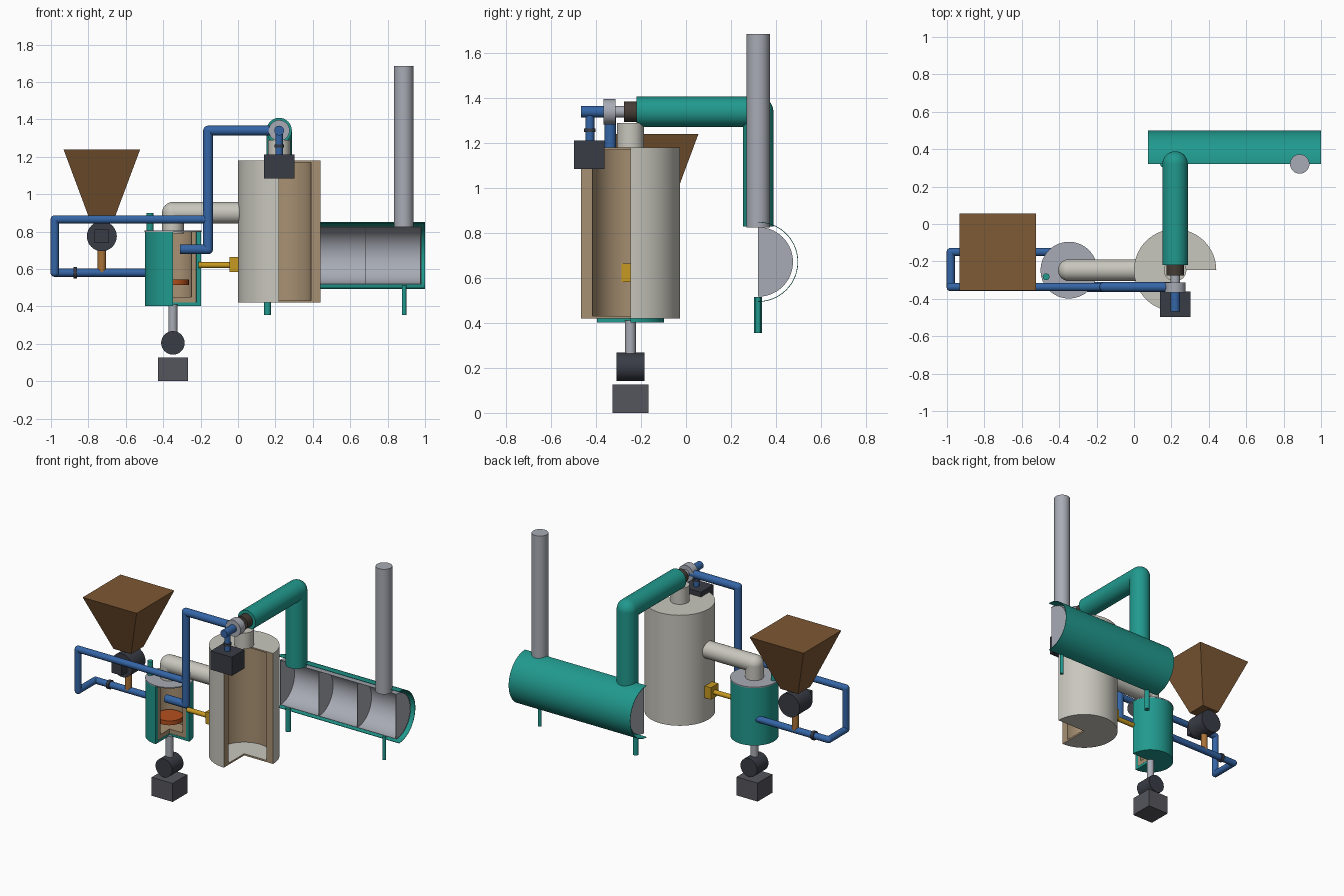
import bpy, bmesh
from math import radians, pi, cos, sin
from mathutils import Vector, Matrix

if "Cube" in bpy.data.objects:
    bpy.data.objects.remove(bpy.data.objects["Cube"])

COLORS = {
    "teal": (0.015, 0.32, 0.27), "cream": (0.58, 0.57, 0.51), "tan": (0.39, 0.28, 0.17),
    "blue": (0.035, 0.13, 0.38), "brown": (0.21, 0.10, 0.035), "copper": (0.40, 0.17, 0.04),
    "dark": (0.04, 0.045, 0.06), "base": (0.09, 0.09, 0.11), "yellow": (0.57, 0.32, 0.015),
    "orange": (0.45, 0.08, 0.012), "steel": (0.39, 0.41, 0.46), "umber": (0.06, 0.045, 0.035),
}
MATS = {}
for key, rgb in COLORS.items():
    MATS[key] = bpy.data.materials.new(key)
    MATS[key].diffuse_color = (*rgb, 1)


def finish(name, bm, mats, smooth=True):
    bmesh.ops.recalc_face_normals(bm, faces=bm.faces)
    me = bpy.data.meshes.new(name)
    bm.to_mesh(me)
    bm.free()
    ob = bpy.data.objects.new(name, me)
    bpy.context.collection.objects.link(ob)
    for m in mats:
        me.materials.append(MATS[m])
    if smooth:
        bpy.ops.object.select_all(action='DESELECT')
        ob.select_set(True)
        bpy.context.view_layer.objects.active = ob
        bpy.ops.object.shade_smooth_by_angle(angle=radians(35))
    return ob


def add_cyl(bm, a, b, r, segs=32):
    a, b = Vector(a), Vector(b)
    d = b - a
    m = Matrix.Translation((a + b) / 2) @ d.to_track_quat('Z', 'Y').to_matrix().to_4x4()
    bmesh.ops.create_cone(bm, cap_ends=True, segments=segs, radius1=r, radius2=r,
                          depth=d.length, matrix=m)


def rod(name, a, b, r, mat):
    bm = bmesh.new()
    add_cyl(bm, a, b, r)
    return finish(name, bm, [mat])


def pipe(name, pts, r, mat):
    """Straight runs with ball elbows."""
    bm = bmesh.new()
    for a, b in zip(pts, pts[1:]):
        add_cyl(bm, a, b, r)
    for p in pts[1:-1]:
        bmesh.ops.create_uvsphere(bm, u_segments=32, v_segments=16, radius=r,
                                  matrix=Matrix.Translation(p))
    return finish(name, bm, [mat])


def box(name, lo, hi, mat):
    lo, hi = Vector(lo), Vector(hi)
    bm = bmesh.new()
    bmesh.ops.create_cube(bm, size=1, matrix=Matrix.Translation((lo + hi) / 2)
                          @ Matrix.Diagonal((*(hi - lo), 1)))
    return finish(name, bm, [mat], False)


def lathe(name, prof, sweep, mats, seg_mats=None, cap_mat=0, segs=48):
    """Turn a closed (r, z) profile through part of a circle, capping both cuts."""
    bm = bmesh.new()
    rings = []
    for i in range(segs + 1):
        t = radians(sweep) * i / segs
        rings.append([bm.verts.new((r * cos(t), r * sin(t), z)) for r, z in prof])
    n = len(prof)
    for a, b in zip(rings, rings[1:]):
        for j in range(n):
            k = (j + 1) % n
            if prof[j][0] == 0 and prof[k][0] == 0:
                continue
            f = bm.faces.new((a[j], b[j], b[k], a[k]))
            f.material_index = seg_mats[j] if seg_mats else 0
    for ring in (rings[0], rings[-1]):
        bm.faces.new(ring).material_index = cap_mat
    bmesh.ops.remove_doubles(bm, verts=bm.verts, dist=1e-5)
    return finish(name, bm, mats)


VY = -0.247          # shared y of both vessels
RX, GX = 0.22, -0.348
PY, LY = -0.337, -0.15

# Main vessel with a quarter cut away
v = lathe("main_vessel", [(0, .42), (.22, .42), (.22, 1.18), (0, 1.18),
                          (0, 1.17), (.17, 1.17), (.17, .432), (0, .432)],
          270, ["cream", "tan"], [0, 0, 0, 0, 0, 1, 0, 0], 1)
v.location = (RX, VY, 0)
rod("vessel_neck", (RX, VY, 1.18), (RX, VY, 1.29), .06, "cream")

# Small burner vessel, quarter cut, with lining and grate
v = lathe("burner_shell", [(0, .403), (.15, .403), (.15, .8), (.125, .8), (.125, .42), (0, .42)],
          270, ["teal"])
v.location = (GX, VY, 0)
v = lathe("burner_lining", [(0, .421), (.1245, .421), (.1245, .799), (.1, .799), (.1, .45), (0, .45)],
          270, ["tan"])
v.location = (GX, VY, 0)
rod("burner_lid", (GX, VY, .799), (GX, VY, .806), .152, "steel")
rod("burner_grate", (GX, VY, .515), (GX, VY, .545), .085, "orange")
rod("burner_vent", (-.47, -.282, .79), (-.47, -.282, .90), .018, "teal")
rod("ash_tube", (GX, VY, .2), (GX, VY, .41), .024, "steel")
rod("ash_valve", (GX, VY - .062, .205), (GX, VY + .062, .205), .063, "dark")
box("ash_box", (GX - .08, VY - .08, 0), (GX + .08, VY + .08, .127), "base")

# Hot gas duct and pilot burner between the vessels
pipe("hot_gas_duct", [(GX, VY, .79), (GX, VY, .90), (.03, VY, .90)], .058, "cream")
rod("pilot_tube", (-.21, VY, .62), (0, VY, .62), .016, "yellow")
box("pilot_block", (-.045, VY - .04, .583), (.06, VY + .04, .665), "yellow")

# Hopper and rotary feeder
bm = bmesh.new()
bmesh.ops.create_cone(bm, cap_ends=True, segments=4, radius1=.067 * 2 ** .5, radius2=.205 * 2 ** .5,
                      depth=.37, matrix=Matrix.Translation((-.728, LY, 1.055)) @ Matrix.Rotation(pi / 4, 4, 'Z'))
finish("hopper", bm, ["brown"], False)
rod("feed_valve", (-.728, LY - .07, .775), (-.728, LY + .07, .775), .08, "dark")
box("feed_motor", (-.766, LY - .13, .738), (-.69, LY - .06, .812), "dark")
rod("feed_tube", (-.728, LY, .58), (-.728, LY, .71), .022, "copper")

# Blue piping
pipe("riser_pipe", [(RX, PY, 1.34), (-.16, PY, 1.34), (-.16, PY, .705), (-.31, PY, .705)], .026, "blue")
pipe("return_pipe", [(-.16, PY, .865), (-.98, PY, .865), (-.98, PY, .58), (-.98, LY, .58),
                     (-.42, LY, .58)], .022, "blue")
rod("return_collar", (-.88, LY, .58), (-.86, LY, .58), .03, "dark")

# Top fittings in line with the outlet duct
rod("outlet_collar", (RX, -.275, 1.34), (RX, -.218, 1.34), .046, "umber")
rod("outlet_stub", (RX, -.32, 1.34), (RX, -.27, 1.34), .026, "steel")
rod("outlet_flange", (RX, -.367, 1.34), (RX, -.313, 1.34), .056, "steel")
rod("inlet_stub", (RX, -.468, 1.34), (RX, -.36, 1.34), .026, "blue")
rod("inlet_drop", (RX, -.428, 1.20), (RX, -.428, 1.34), .02, "blue")
rod("inlet_collar", (RX, -.428, 1.25), (RX, -.428, 1.265), .026, "dark")
box("pump_box", (.14, -.498, 1.085), (.302, -.362, 1.213), "dark")

# Vapour duct over to the condenser
DY, DZ = .321, .672
pipe("vapour_duct", [(RX, -.22, 1.34), (RX, DY, 1.34), (RX, DY, .83)], .068, "teal")


# Condenser: half shells lying along x, with partitions
def half_drum(name, r0, r1, x0, x1, mat):
    prof = [(r0, x0), (r1, x0), (r1, x1), (r0, x1)]
    ob = lathe(name, prof, 180, [mat], segs=40)
    ob.data.transform(Matrix.Rotation(pi / 2, 4, 'Y'))
    ob.location = (0, DY, DZ)


half_drum("condenser_jacket", .175, .178, .075, 1.0, "teal")
half_drum("condenser_drum", .152, .155, .095, .98, "steel")
for i in range(4):
    x = .097 + i * .293
    half_drum(f"condenser_partition_{i + 1}", 0, .154, x - .002, x + .002, "steel")
for name, x, r in (("drain_left", .158, .018), ("drain_right", .888, .012)):
    rod(name, (x, DY, .355), (x, DY, .515), r, "teal")
rod("chimney", (.886, DY, .825), (.886, DY, 1.685), .052, "steel")

for m in bpy.data.materials:
    if m.users and not m.is_grease_pencil:
        m.use_nodes = True
        m.node_tree.nodes["Principled BSDF"].inputs["Base Color"].default_value = m.diffuse_color
